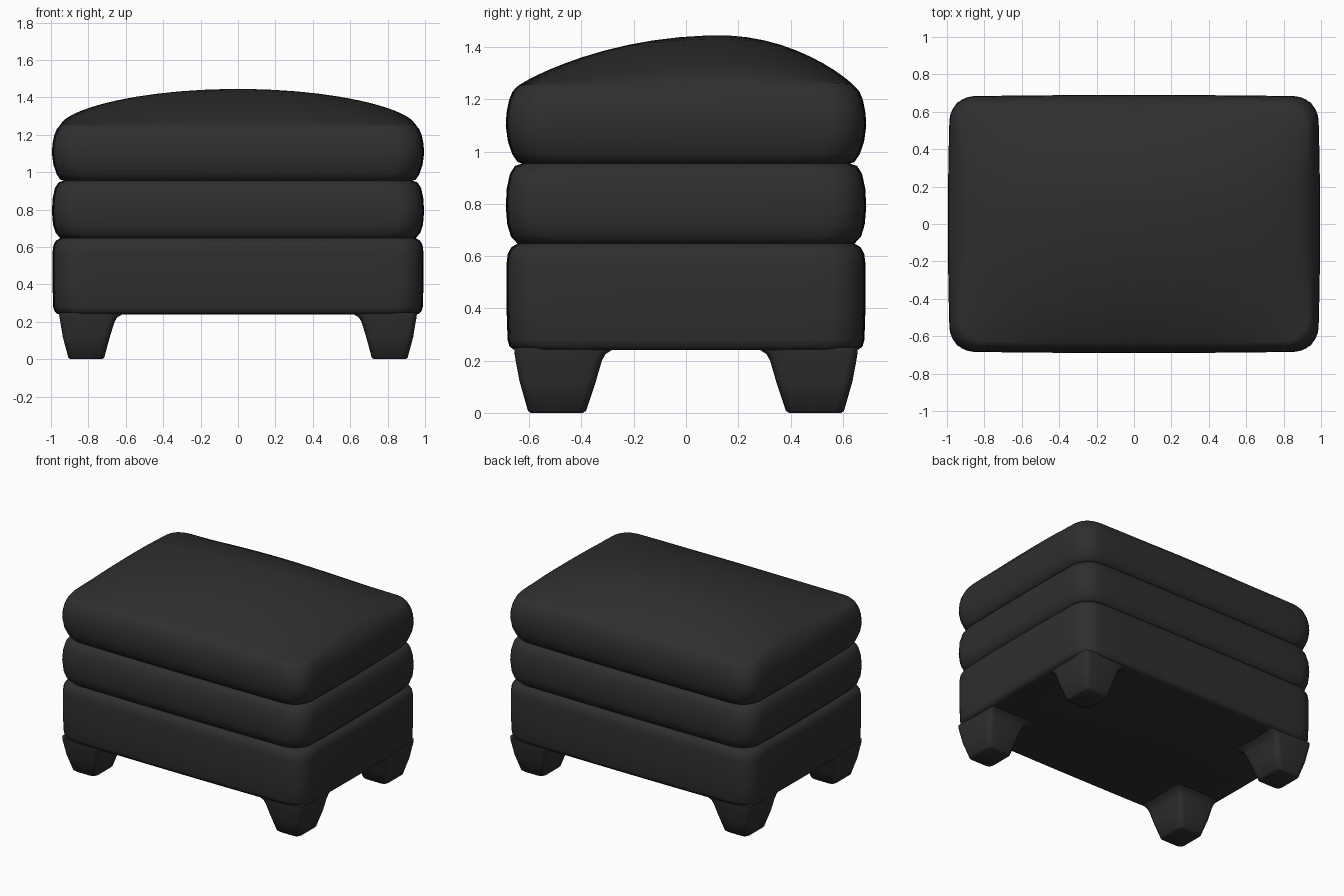
import bpy, bmesh, math

if "Cube" in bpy.data.objects:
    bpy.data.objects.remove(bpy.data.objects["Cube"])

leather = bpy.data.materials.new("black leather")
leather.use_nodes = True
colour = (0.028, 0.028, 0.028, 1)
leather.diffuse_color = colour
bsdf = leather.node_tree.nodes["Principled BSDF"]
bsdf.inputs["Base Color"].default_value = colour
bsdf.inputs["Roughness"].default_value = 0.6

HX, HY = 0.995, 0.69


def outline(hx, hy, radius, bow=0.0, corner=6, side=12):
    """Rounded rectangle with gently bowed sides, anticlockwise."""
    arcs = []
    for i, (sx, sy) in enumerate([(1, 1), (-1, 1), (-1, -1), (1, -1)]):
        for k in range(corner + 1):
            a = math.pi / 2 * (i + k / corner)
            arcs.append((sx * (hx - radius) + radius * math.cos(a),
                         sy * (hy - radius) + radius * math.sin(a),
                         k == corner))
    points = []
    for i, (x, y, last) in enumerate(arcs):
        points.append((x, y))
        if last:
            nx, ny, _ = arcs[(i + 1) % len(arcs)]
            points += [(x + (nx - x) * k / side, y + (ny - y) * k / side)
                       for k in range(1, side)]
    return [(x * (1 - bow * (y / hy) ** 2), y * (1 - bow * (x / hx) ** 2))
            for x, y in points]


def loft(name, rings, sharp=50):
    """Skin a stack of rings of 3D points and cap both ends."""
    bm = bmesh.new()
    loops = [[bm.verts.new(p) for p in ring] for ring in rings]
    n = len(loops[0])
    for low, high in zip(loops, loops[1:]):
        for i in range(n):
            j = (i + 1) % n
            bm.faces.new((low[i], low[j], high[j], high[i]))
    bm.faces.new(loops[0][::-1])
    bm.faces.new(loops[-1])
    bmesh.ops.recalc_face_normals(bm, faces=bm.faces)
    mesh = bpy.data.meshes.new(name)
    bm.to_mesh(mesh)
    bm.free()
    mesh.materials.append(leather)
    obj = bpy.data.objects.new(name, mesh)
    bpy.context.collection.objects.link(obj)
    bpy.ops.object.select_all(action='DESELECT')
    obj.select_set(True)
    bpy.context.view_layer.objects.active = obj
    bpy.ops.object.shade_smooth_by_angle(angle=math.radians(sharp))
    return obj


def tier(profile):
    """Rings from (inset, height) pairs."""
    return [[(x, y, z) for x, y in outline(HX - d, HY - d, 0.13, 0.012)]
            for d, z in profile]


# Upholstered base and the middle roll
loft("base", tier([(0.06, 0.24), (0.03, 0.242), (0.014, 0.255), (0.007, 0.28),
                   (0.003, 0.4), (0.003, 0.57), (0.008, 0.61), (0.022, 0.635),
                   (0.05, 0.65), (0.08, 0.652)]), 60)
loft("middle_roll", tier([(0.08, 0.64), (0.045, 0.648), (0.02, 0.675),
                          (0.006, 0.72), (0.0, 0.79), (0.004, 0.86),
                          (0.016, 0.915), (0.035, 0.945), (0.08, 0.96)]), 60)

# Domed seat cushion, with its peak set towards the back
EDGE = 0.045


def crown(x, y):
    u = min(1, abs(x) / (HX - EDGE))
    v = min(1, abs(y - 0.13) / (HY - EDGE + (0.13 if y < 0.13 else -0.13)))
    return 1.25 + 0.195 * (1 - u * u) ** 0.6 * (1 - v * v) ** 0.9


rings = tier([(0.08, 0.95), (0.045, 0.96), (0.025, 0.99), (0.008, 1.04),
              (0.0, 1.1), (0.003, 1.15), (0.012, 1.195), (0.026, 1.23)])
rim = outline(HX - EDGE, HY - EDGE, 0.13, 0.012)
for s in (1, 0.985, 0.96, 0.93, 0.89, 0.84, 0.77, 0.68, 0.57, 0.45, 0.33, 0.2, 0.08):
    rings.append([(x * s, y * s + 0.13 * (1 - s),
                   crown(x * s, y * s + 0.13 * (1 - s))) for x, y in rim])
loft("seat_cushion", rings, 60)

# Tapered feet: height, inner x, outer x, inner y, outer y
FOOT = [(0.0, 0.73, 0.895, 0.395, 0.595), (0.008, 0.715, 0.907, 0.382, 0.605),
        (0.12, 0.685, 0.937, 0.345, 0.637), (0.2, 0.66, 0.95, 0.322, 0.652),
        (0.225, 0.645, 0.955, 0.308, 0.656), (0.25, 0.6, 0.957, 0.27, 0.658)]
for side, sx in (("left", 1), ("right", -1)):
    for end, sy in (("front", -1), ("back", 1)):
        loft(f"{end}_{side}_foot",
             [[(sx * (x + (x0 + x1) / 2), sy * (y + (y0 + y1) / 2), z)
               for x, y in outline((x1 - x0) / 2, (y1 - y0) / 2, 0.035, 0, 4, 2)]
              for z, x0, x1, y0, y1 in FOOT])
